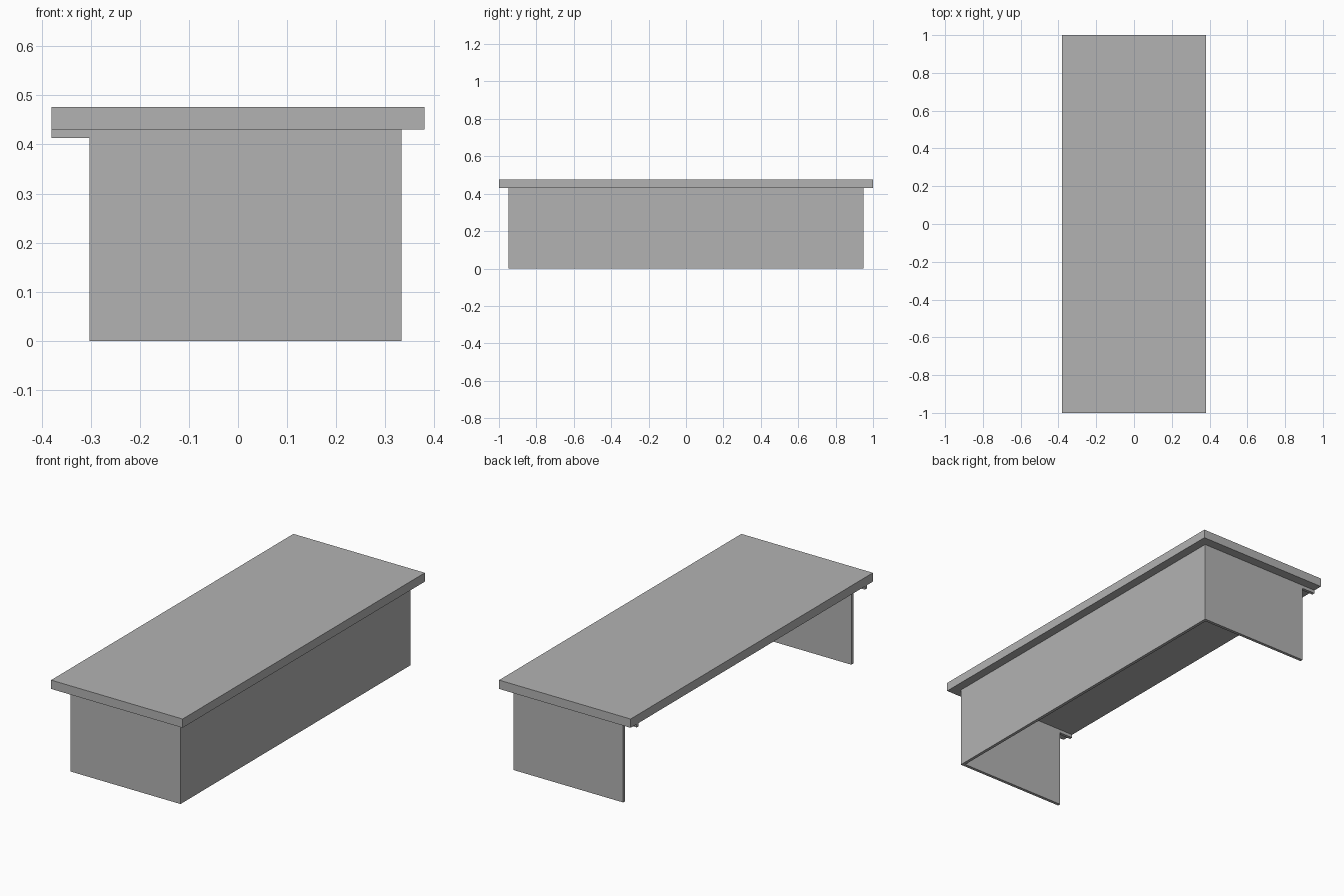
import bpy
import bmesh

if "Cube" in bpy.data.objects:
    bpy.data.objects.remove(bpy.data.objects["Cube"], do_unlink=True)

GREY = (0.45, 0.45, 0.45, 1.0)
grey = bpy.data.materials.new("plain grey")
grey.use_nodes = True
grey.diffuse_color = GREY
grey.node_tree.nodes["Principled BSDF"].inputs["Base Color"].default_value = GREY


def extrude_outline(name, outline, z0, z1):
    """Flat-sided solid made by raising an xy outline from z0 to z1."""
    bm = bmesh.new()
    base = bm.faces.new([bm.verts.new((x, y, z0)) for x, y in outline])
    raised = bmesh.ops.extrude_face_region(bm, geom=[base])["geom"]
    verts = [v for v in raised if isinstance(v, bmesh.types.BMVert)]
    bmesh.ops.translate(bm, verts=verts, vec=(0, 0, z1 - z0))
    bmesh.ops.recalc_face_normals(bm, faces=bm.faces)
    mesh = bpy.data.meshes.new(name)
    bm.to_mesh(mesh)
    bm.free()
    mesh.materials.append(grey)
    obj = bpy.data.objects.new(name, mesh)
    bpy.context.collection.objects.link(obj)
    return obj


def rectangle(x0, x1, y0, y1):
    return [(x0, y0), (x1, y0), (x1, y1), (x0, y1)]


half_width, top_z, under_z = 0.38, 0.476, 0.43
open_x, back_x = -0.302, 0.333
end_y, board = 0.95, 0.016
inner_y = end_y - board

# Table top
extrude_outline("table_top", rectangle(-half_width, half_width, -1, 1), under_z, top_z)

# Two end panels joined by a long back panel, open on one side
extrude_outline("panel_surround", [
    (open_x, -end_y), (back_x, -end_y), (back_x, end_y), (open_x, end_y),
    (open_x, inner_y), (back_x - board, inner_y),
    (back_x - board, -inner_y), (open_x, -inner_y)], 0, under_z)

# Small support arms reaching from the end panels to the table edge
for side, sign in (("front", -1), ("back", 1)):
    y0, y1 = sorted((sign * inner_y, sign * end_y))
    extrude_outline(side + "_support_arm",
                    rectangle(-half_width, open_x, y0, y1), 0.413, under_z)
